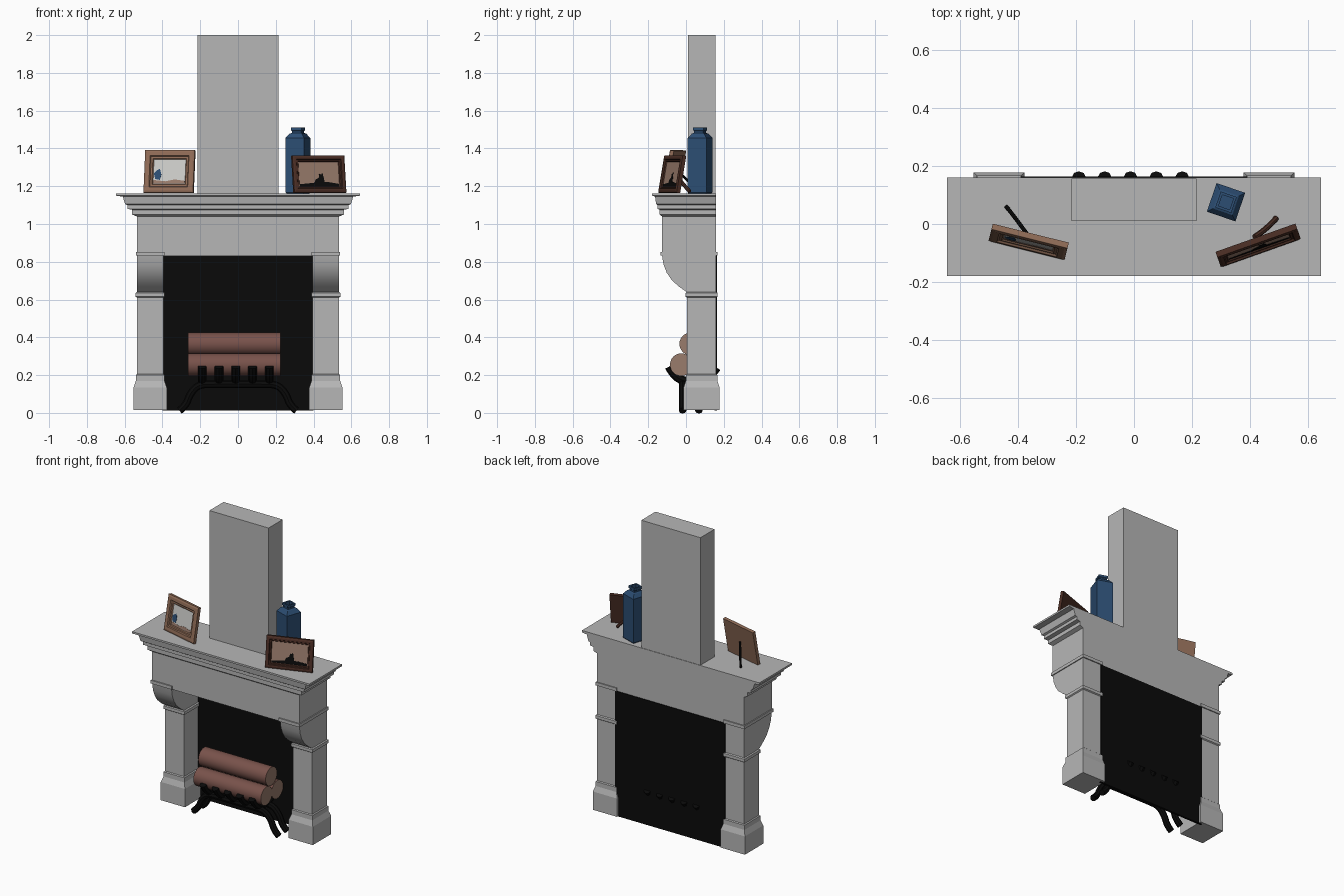
import bpy, bmesh
from math import radians
from mathutils import Matrix, Vector

cube = bpy.data.objects.get("Cube")
if cube:
    bpy.data.objects.remove(cube)


def material(name, r, g, b):
    m = bpy.data.materials.new(name)
    m.use_nodes = True
    m.diffuse_color = (r, g, b, 1)
    m.node_tree.nodes["Principled BSDF"].inputs["Base Color"].default_value = (r, g, b, 1)
    return m


STONE = material("stone grey", 0.47, 0.47, 0.47)
BLACK = material("soot black", 0.003, 0.003, 0.003)
BARK = material("reddish bark", 0.19, 0.085, 0.07)
TAN = material("cut wood tan", 0.32, 0.2, 0.15)
BLUE = material("vase blue", 0.025, 0.075, 0.17)
LIGHT_WOOD = material("light wood", 0.28, 0.15, 0.095)
DARK_WOOD = material("dark wood", 0.07, 0.027, 0.018)
PALE = material("pale grey", 0.6, 0.6, 0.58)


def smooth(ob):
    bpy.ops.object.select_all(action='DESELECT')
    ob.select_set(True)
    bpy.context.view_layer.objects.active = ob
    bpy.ops.object.shade_smooth_by_angle(angle=radians(35))


def finish(name, bm, mats, matrix=Matrix()):
    bmesh.ops.recalc_face_normals(bm, faces=bm.faces)
    me = bpy.data.meshes.new(name)
    bm.to_mesh(me)
    bm.free()
    me.transform(matrix)
    for m in mats:
        me.materials.append(m)
    ob = bpy.data.objects.new(name, me)
    bpy.context.collection.objects.link(ob)
    return ob


def stack(name, rings, mats, matrix=Matrix()):
    """Loft rectangles (x0, x1, y0, y1, z); the last cap takes the last material."""
    bm = bmesh.new()
    loops = [[bm.verts.new(p) for p in ((a, c, z), (b, c, z), (b, d, z), (a, d, z))]
             for a, b, c, d, z in rings]
    for low, high in zip(loops, loops[1:]):
        for i in range(4):
            j = (i + 1) % 4
            bm.faces.new((low[i], low[j], high[j], high[i]))
    bm.faces.new(loops[0])
    bm.faces.new(loops[-1]).material_index = len(mats) - 1
    return finish(name, bm, mats, matrix)


def box(name, x0, x1, y0, y1, z0, z1, mat):
    return stack(name, [(x0, x1, y0, y1, z0), (x0, x1, y0, y1, z1)], [mat])


def prism(name, points, z0, z1, mat, matrix):
    bm = bmesh.new()
    face = bm.faces.new([bm.verts.new((x, y, z0)) for x, y in points])
    top = bmesh.ops.extrude_face_region(bm, geom=[face])["geom"]
    verts = [v for v in top if isinstance(v, bmesh.types.BMVert)]
    bmesh.ops.translate(bm, verts=verts, vec=(0, 0, z1 - z0))
    return finish(name, bm, [mat], matrix)


def tube(name, points, radius, mat):
    cu = bpy.data.curves.new(name, 'CURVE')
    cu.dimensions = '3D'
    cu.bevel_depth = radius
    cu.bevel_resolution = 2
    cu.use_fill_caps = True
    sp = cu.splines.new('NURBS')
    sp.points.add(len(points) - 1)
    for p, co in zip(sp.points, points):
        p.co = (*co, 1)
    sp.order_u = min(3, len(points))
    sp.use_endpoint_u = True
    sp.resolution_u = 5
    cu.materials.append(mat)
    ob = bpy.data.objects.new(name, cu)
    bpy.context.collection.objects.link(ob)
    bpy.ops.object.select_all(action='DESELECT')
    ob.select_set(True)
    bpy.context.view_layer.objects.active = ob
    bpy.ops.object.convert(target='MESH')
    smooth(bpy.context.view_layer.objects.active)


# Chimney, frieze, stepped mantel and fire back
BACK = 0.16
box("chimney", -0.215, 0.215, 0.01, 0.157, 1.155, 2.0, STONE)
box("frieze", -0.535, 0.535, -0.127, BACK, 0.83, 1.045, STONE)
steps = [(0.535, -0.127, 1.04), (0.56, -0.14, 1.05), (0.56, -0.14, 1.075),
         (0.585, -0.15, 1.08), (0.585, -0.15, 1.1), (0.598, -0.158, 1.105),
         (0.61, -0.164, 1.145), (0.645, -0.18, 1.15), (0.645, -0.18, 1.162)]
stack("mantel", [(-w, w, y, BACK, z) for w, y, z in steps], [STONE])
box("fire_back", -0.4, 0.4, 0.15, 0.164, 0.012, 0.832, BLACK)

# Pillars with plinths and capitals, and the corbels above them
pillar = [(0.015, 0.018), (0.135, 0.018), (0.17, 0.006), (0.2, 0.006), (0.205, 0),
          (0.61, 0), (0.615, 0.007), (0.635, 0.007), (0.64, 0), (0.835, 0)]
corbel = [(0.03, 0.64), (0.003, 0.64), (-0.035, 0.667), (-0.075, 0.702), (-0.102, 0.742),
          (-0.119, 0.785), (-0.127, 0.835), (0.03, 0.835)]
yz_to_world = Matrix(((0, 0, 1, 0), (1, 0, 0, 0), (0, 1, 0, 0), (0, 0, 0, 1)))
for side, s in (("left", 1), ("right", -1)):
    x0, x1 = sorted((s * 0.395, s * 0.535))
    stack(side + "_pillar",
          [(x0 - g, x1 + g, 0.005 - g, BACK + g, z) for z, g in pillar], [STONE])
    smooth(prism(side + "_corbel", corbel, x0, x1, STONE, yz_to_world))
    box(side + "_corbel_moulding", x0 - 0.006, x1 + 0.006, -0.135, BACK + 0.007,
        0.832, 0.853, STONE)

# Three stacked logs with pale ends
for name, y, z in (("front_log", -0.025, 0.255), ("rear_log", 0.088, 0.255),
                   ("top_log", 0.025, 0.365)):
    bm = bmesh.new()
    bmesh.ops.create_cone(bm, cap_ends=True, segments=24, radius1=0.06, radius2=0.06, depth=0.49)
    for f in bm.faces:
        f.material_index = int(len(f.verts) > 4)
    smooth(finish(name, bm, [BARK, TAN],
                  Matrix.Translation((-0.02, y, z)) @ Matrix.Rotation(radians(90), 4, 'Y')))

# Grate: two arched feet carrying five cradle bars
half_arch = [(0.31, 0.012), (0.275, 0.04), (0.255, 0.1), (0.21, 0.15), (0.13, 0.152)]
arch = [(-x, z) for x, z in half_arch] + half_arch[::-1]
for name, y in (("front_grate_foot", -0.018), ("rear_grate_foot", 0.068)):
    tube(name, [(x, y, z) for x, z in arch], 0.02, BLACK)
cradle = [(-0.09, 0.245), (-0.065, 0.2), (-0.01, 0.165), (0.07, 0.165), (0.13, 0.195), (0.163, 0.24)]
for i in range(5):
    x = -0.19 + i * 0.089
    tube("grate_bar_%d" % (i + 1), [(x, y, z) for y, z in cradle], 0.023, BLACK)

# Square blue vase with a hollow neck
vase = [(0.046, 0), (0.052, 0.008), (0.052, 0.295), (0.035, 0.318), (0.025, 0.322),
        (0.025, 0.332), (0.029, 0.336), (0.029, 0.35), (0.02, 0.35), (0.02, 0.3)]
stack("vase", [(-r, r, -r, r, z) for r, z in vase], [BLUE],
      Matrix.Translation((0.317, 0.075, 1.16)) @ Matrix.Rotation(radians(-19), 4, 'Z'))


# Leaning picture frames
def frame(name, x, y, turn, w, h, border, wood, picture):
    m = (Matrix.Translation((x, y, 1.163)) @ Matrix.Rotation(radians(turn), 4, 'Z')
         @ Matrix.Rotation(radians(80), 4, 'X') @ Matrix.Translation((0, h, 0)))
    nested = [(0, 0), (0, 0.02), (0.01, 0.024), (border * 0.6, 0.024),
              (border * 0.7, 0.017), (border * 0.9, 0.017), (border, 0.011)]
    stack(name, [(i - w, w - i, i - h, h - i, z) for i, z in nested], [wood, picture], m)
    return m


def plate(name, points, mat, m, lift=0.0):
    prism(name, points, 0.0112 + lift, 0.0125 + lift, mat, m)


m = frame("light_frame", -0.365, -0.07, -14, 0.135, 0.114, 0.048, LIGHT_WOOD, PALE)
plate("light_picture_ground", [(-0.086, -0.065), (0.086, -0.065), (0.086, -0.05), (0.03, -0.042),
                               (-0.02, -0.052), (-0.086, -0.045)], TAN, m)
plate("light_picture_figure", [(-0.075, -0.04), (-0.05, -0.045), (-0.043, -0.015), (-0.052, 0.014),
                               (-0.066, 0.008), (-0.084, -0.01)], BLUE, m, 0.001)
tube("light_frame_strut", [(-0.365, -0.04, 1.28), (-0.4, 0.01, 1.23), (-0.44, 0.06, 1.17)],
     0.007, BLACK)

m = frame("dark_frame", 0.43, -0.08, 19.5, 0.146, 0.1, 0.034, DARK_WOOD, TAN)
plate("dark_picture_ground", [(-0.11, -0.065), (0.11, -0.065), (0.11, -0.052), (0.05, -0.042),
                              (-0.03, -0.046), (-0.11, -0.054)], BLACK, m)
plate("dark_picture_silhouette", [(-0.03, -0.05), (0.03, -0.05), (0.026, -0.02), (0.02, 0.008),
                                  (0.012, -0.002), (0.002, 0.002), (0, -0.018), (-0.02, -0.028)],
      BLACK, m, 0.001)
tube("dark_frame_strut", [(0.415, -0.045, 1.25), (0.455, -0.02, 1.215), (0.49, 0.02, 1.172)],
     0.01, DARK_WOOD)
